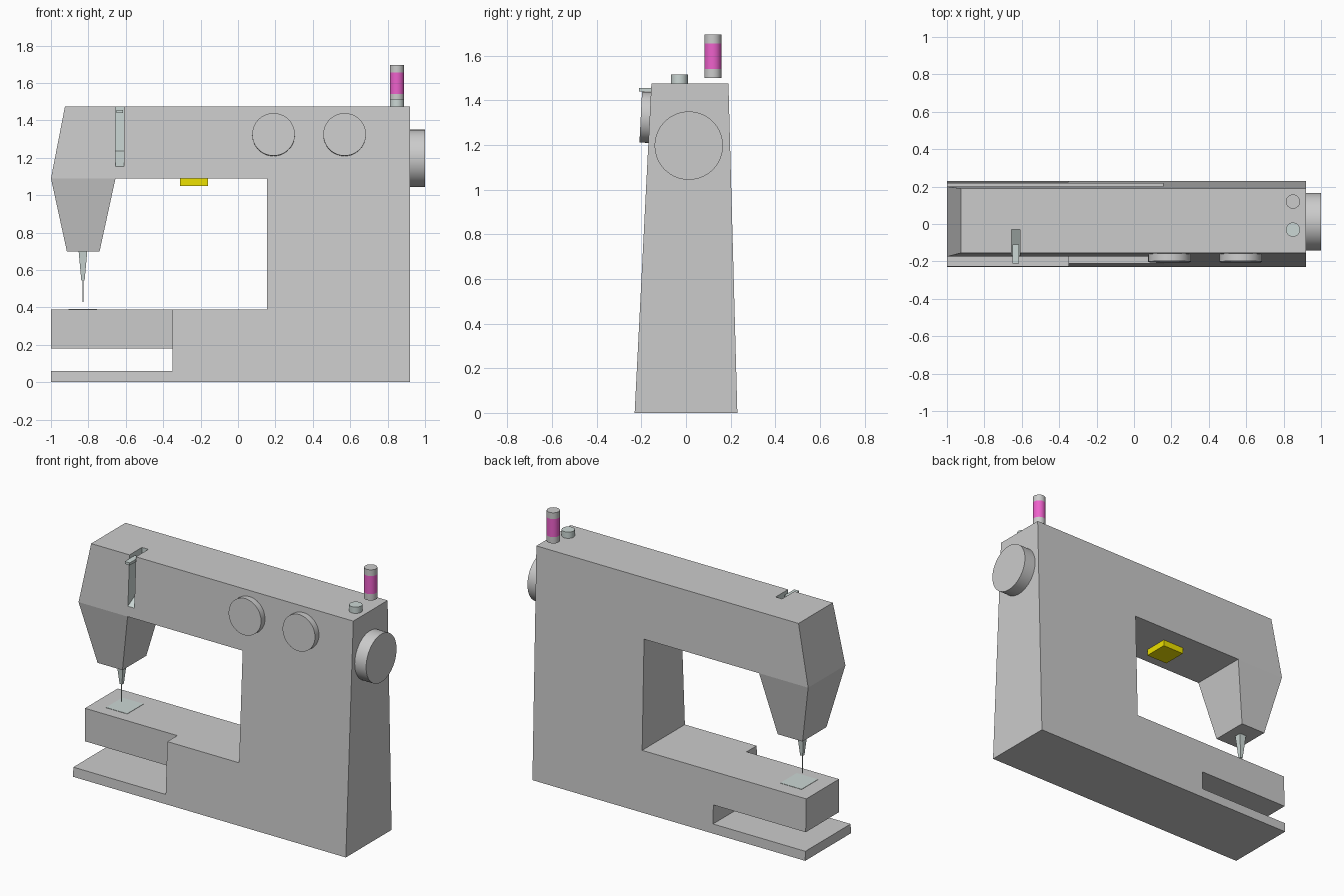
import bpy, bmesh, math
from mathutils import Vector

if "Cube" in bpy.data.objects:
    bpy.data.objects.remove(bpy.data.objects["Cube"])


def material(name, rgb):
    m = bpy.data.materials.new(name)
    m.diffuse_color = (*rgb, 1)
    m.use_nodes = True
    m.node_tree.nodes["Principled BSDF"].inputs["Base Color"].default_value = m.diffuse_color
    return m


GREY = material("body_grey", (0.8, 0.8, 0.8))
STEEL = material("steel", (0.60, 0.68, 0.66))
PINK = material("thread_pink", (0.85, 0.12, 0.6))
YELLOW = material("lamp_yellow", (0.85, 0.75, 0.0))


def loft(name, ring_a, ring_b, mat=None):
    """Closed solid between two matching rings of points."""
    bm = bmesh.new()
    a = [bm.verts.new(p) for p in ring_a]
    b = [bm.verts.new(p) for p in ring_b]
    bm.faces.new(a)
    bm.faces.new(b[::-1])
    n = len(a)
    for i in range(n):
        bm.faces.new((a[i], b[i], b[(i + 1) % n], a[(i + 1) % n]))
    bmesh.ops.recalc_face_normals(bm, faces=bm.faces)
    me = bpy.data.meshes.new(name)
    bm.to_mesh(me)
    bm.free()
    ob = bpy.data.objects.new(name, me)
    bpy.context.collection.objects.link(ob)
    if mat:
        me.materials.append(mat)
    return ob


def rect(x0, x1, y0, y1, z):
    return [(x0, y0, z), (x1, y0, z), (x1, y1, z), (x0, y1, z)]


def box(name, x0, x1, y0, y1, z0, z1, mat=None):
    return loft(name, rect(x0, x1, y0, y1, z0), rect(x0, x1, y0, y1, z1), mat)


def cylinder(name, p0, p1, r, mat=None, sides=48):
    p0, p1 = Vector(p0), Vector(p1)
    d = p1 - p0
    bpy.ops.mesh.primitive_cylinder_add(vertices=sides, radius=r, depth=d.length,
                                        location=(p0 + p1) / 2,
                                        rotation=d.to_track_quat('Z', 'Y').to_euler())
    ob = bpy.context.object
    ob.name = name
    if mat:
        ob.data.materials.append(mat)
    bpy.ops.object.shade_smooth_by_angle(angle=math.radians(35))
    return ob


def cut(target, cutter):
    mod = target.modifiers.new("cut", 'BOOLEAN')
    mod.operation, mod.solver, mod.object = 'DIFFERENCE', 'EXACT', cutter
    mod.material_mode = 'TRANSFER'
    bpy.context.view_layer.objects.active = target
    bpy.ops.object.modifier_apply(modifier=mod.name)
    bpy.data.objects.remove(cutter)


# Front and back faces lean inwards with height
def front(z):
    return -0.23 + 0.075 * z / 1.475


def back(z):
    return 0.23 - 0.04 * z / 1.475


# Main body: base, column, bed and upper arm in one profile
profile = [(-1, 0), (0.92, 0), (0.92, 1.475), (-0.925, 1.475), (-1, 1.09),
           (0.155, 1.09), (0.155, 0.39), (-1, 0.39), (-1, 0.18),
           (-0.35, 0.18), (-0.35, 0.06), (-1, 0.06)]
body = loft("body", [(x, front(z), z) for x, z in profile],
            [(x, back(z), z) for x, z in profile], GREY)

# Step in the front of the free arm
cut(body, box("arm_step_cutter", -1.1, -0.35, -0.4, -0.11, 0.1, 0.6, GREY))

# Thread slot with a sloping floor
slot = [(-0.03, 1.6), (-0.03, 1.235), (-0.25, 1.11), (-0.25, 1.6)]
cut(body, loft("slot_cutter", [(-0.655, y, z) for y, z in slot],
               [(-0.61, y, z) for y, z in slot], STEEL))
box("thread_lever", -0.65, -0.615, -0.21, -0.11, 1.44, 1.456, STEEL)

# Tapered needle head below the arm
loft("needle_head", rect(-0.915, -0.74, -0.105, 0.135, 0.70),
     rect(-1, -0.655, front(1.09), back(1.09), 1.09), GREY)

# Needle, clamp and needle plate
loft("needle_clamp", rect(-0.838, -0.82, 0.006, 0.024, 0.545),
     rect(-0.852, -0.806, -0.008, 0.038, 0.70), STEEL)
cylinder("needle", (-0.829, 0.015, 0.43), (-0.829, 0.015, 0.56), 0.003, STEEL, 12)
box("needle_plate", -0.905, -0.755, -0.035, 0.13, 0.385, 0.392, STEEL)

# Lamp under the arm
box("lamp", -0.31, -0.16, -0.065, 0.09, 1.05, 1.09, YELLOW)

# Two dials on the leaning front face
lean = Vector((0, -1, 0.051)).normalized()
for i, x in enumerate((0.19, 0.57)):
    p = Vector((x, front(1.323), 1.323))
    cylinder(f"dial_{i + 1}", p - lean * 0.005, p + lean * 0.04, 0.114, GREY)

# Hand wheel
cylinder("hand_wheel", (0.92, 0.0125, 1.197), (1, 0.0125, 1.197), 0.153, GREY, 64)

# Bobbin winder post and thread spool
cylinder("winder_post", (0.85, -0.03, 1.475), (0.85, -0.03, 1.515), 0.038, STEEL, 32)
for name, z0, z1, mat in (("spool_base", 1.50, 1.54, GREY),
                          ("spool_thread", 1.54, 1.655, PINK),
                          ("spool_cap", 1.655, 1.695, GREY)):
    cylinder(name, (0.85, 0.12, z0), (0.85, 0.12, z1), 0.038, mat, 32)
